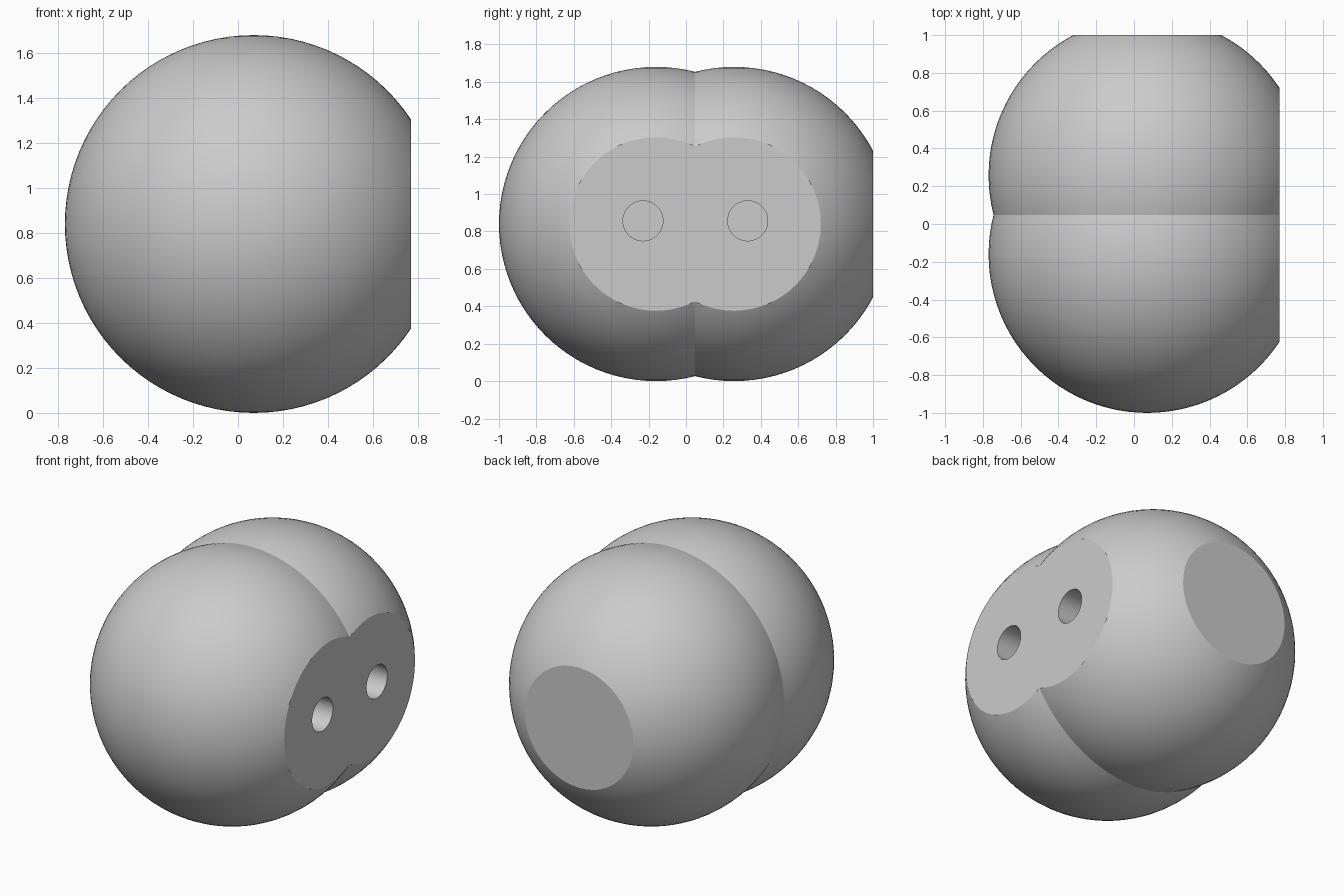
import bpy
from math import pi, radians

cube = bpy.data.objects.get("Cube")
if cube:
    bpy.data.objects.remove(cube)

R, CX = 0.84, 0.07            # lobe radius and centre offset
FLAT_X, FLAT_Y = 0.77, 1.0    # positions of the two flat cuts

mat = bpy.data.materials.new("plain grey")
mat.use_nodes = True
grey = (0.6, 0.6, 0.6, 1)
mat.diffuse_color = grey
mat.node_tree.nodes["Principled BSDF"].inputs["Base Color"].default_value = grey


def lobe(name, y):
    bpy.ops.mesh.primitive_uv_sphere_add(segments=96, ring_count=48, radius=R,
                                         location=(CX, y, R))
    bpy.context.object.name = name
    return bpy.context.object


def combine(target, other, operation):
    mod = target.modifiers.new(operation.lower(), 'BOOLEAN')
    mod.object, mod.operation, mod.solver = other, operation, 'EXACT'
    bpy.context.view_layer.objects.active = target
    bpy.ops.object.modifier_apply(modifier=mod.name)
    bpy.data.objects.remove(other)


def block(name, location):
    bpy.ops.mesh.primitive_cube_add(size=4, location=location)
    bpy.context.object.name = name
    return bpy.context.object


# Two overlapping round lobes
body = lobe("double_sphere_body", -0.16)
combine(body, lobe("back_lobe", 0.257), 'UNION')

# Flat mounting face on the left and flat face at the back
combine(body, block("side_cutter", (FLAT_X + 2, 0, R)), 'DIFFERENCE')
combine(body, block("back_cutter", (0, FLAT_Y + 2, R)), 'DIFFERENCE')

# Two blind peg holes in the mounting face
for y in (-0.23, 0.33):
    bpy.ops.mesh.primitive_cylinder_add(vertices=64, radius=0.107, depth=0.8,
                                        location=(FLAT_X, y, 0.857),
                                        rotation=(0, pi / 2, 0))
    bpy.context.object.name = "hole_cutter"
    combine(body, bpy.context.object, 'DIFFERENCE')

# Material and smooth shading with crisp edges
body.data.materials.clear()
body.data.materials.append(mat)
bpy.ops.object.select_all(action='DESELECT')
body.select_set(True)
bpy.context.view_layer.objects.active = body
bpy.ops.object.shade_smooth_by_angle(angle=radians(20))
